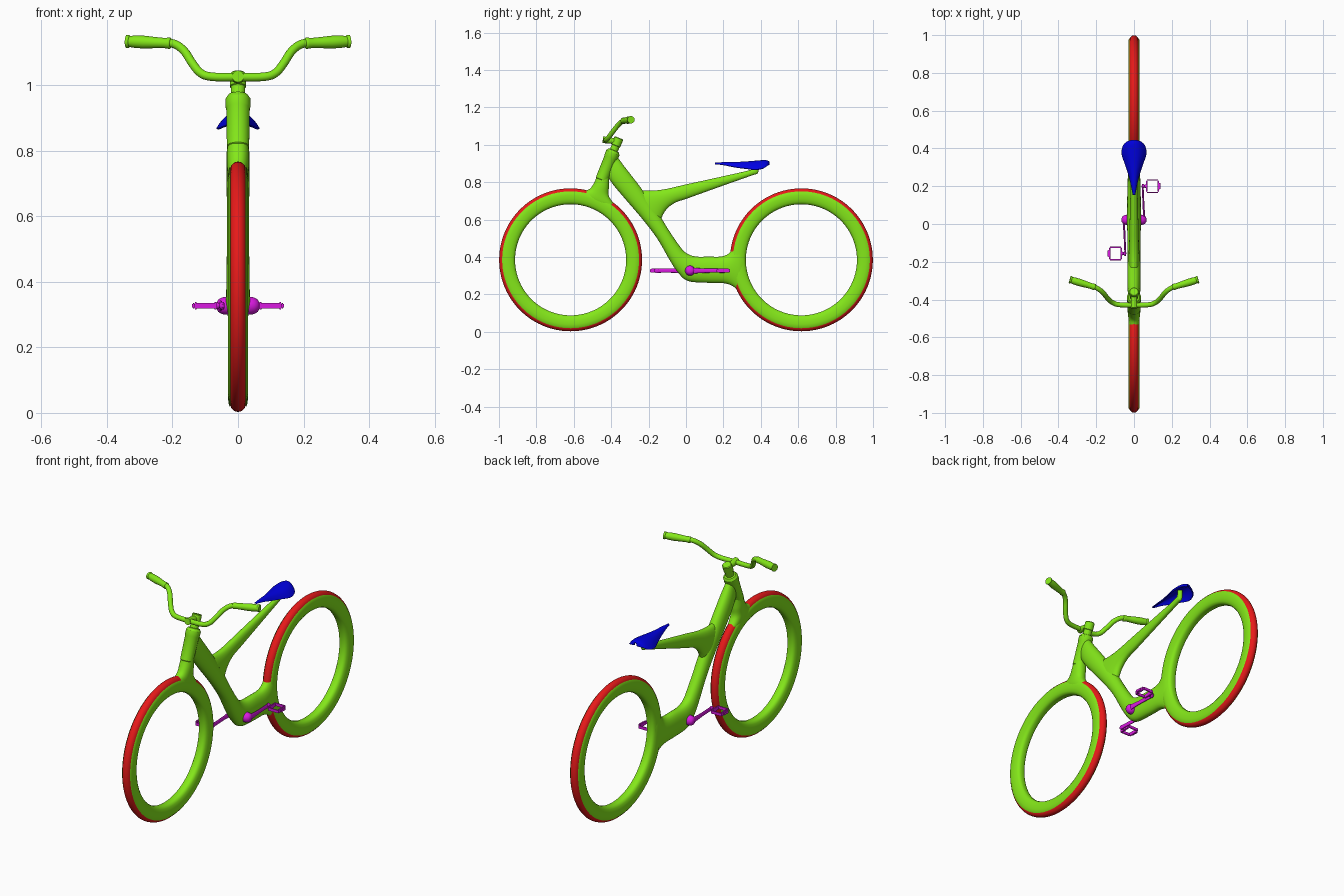
import bpy, bmesh, math
from mathutils import Vector, Matrix

if "Cube" in bpy.data.objects:
    bpy.data.objects.remove(bpy.data.objects["Cube"])


def material(name, rgb):
    m = bpy.data.materials.new(name)
    m.diffuse_color = (*rgb, 1)
    m.use_nodes = True
    m.node_tree.nodes["Principled BSDF"].inputs["Base Color"].default_value = m.diffuse_color
    return m


GREEN = material("green", (0.23, 0.80, 0.01))
RED = material("red", (0.80, 0.01, 0.01))
BLUE = material("blue", (0.0, 0.0, 0.75))
PURPLE = material("purple", (0.70, 0.01, 0.75))


def finish(name, bm, mat, angle=40):
    bmesh.ops.recalc_face_normals(bm, faces=bm.faces[:])
    me = bpy.data.meshes.new(name)
    bm.to_mesh(me)
    bm.free()
    me.materials.append(mat)
    ob = bpy.data.objects.new(name, me)
    bpy.context.collection.objects.link(ob)
    bpy.ops.object.select_all(action='DESELECT')
    ob.select_set(True)
    bpy.context.view_layer.objects.active = ob
    bpy.ops.object.shade_smooth_by_angle(angle=math.radians(angle))
    return ob


def spline(rows, n=6):
    """Catmull-Rom interpolation of rows of numbers."""
    out = []
    for i in range(len(rows) - 1):
        quad = (rows[max(i - 1, 0)], rows[i], rows[i + 1], rows[min(i + 2, len(rows) - 1)])
        for k in range(n):
            t = k / n
            out.append([0.5 * (2 * b + (c - a) * t + (2 * a - 5 * b + 4 * c - d) * t * t
                               + (3 * b - a - 3 * c + d) * t ** 3) for a, b, c, d in zip(*quad)])
    return out + [list(rows[-1])]


def skin(bm, rings, closed=False, caps=True):
    loops = [[bm.verts.new(p) for p in r] for r in rings]
    n = len(loops[0])
    for a, b in zip(loops, loops[1:] + loops[:1] if closed else loops[1:]):
        for j in range(n):
            bm.faces.new((a[j], a[(j + 1) % n], b[(j + 1) % n], b[j]))
    if caps and not closed:
        bm.faces.new(loops[0])
        bm.faces.new(loops[-1])


def loft(name, rows, mat, x=0, sides=28):
    """Rows: upper y, z, lower y, z, half width, x shift."""
    rings = []
    for uy, uz, ly, lz, w, cx in spline([(*r, x)[:6] for r in rows]):
        mid, half = Vector((cx, (uy + ly) / 2, (uz + lz) / 2)), Vector((0, (uy - ly) / 2, (uz - lz) / 2))
        ring = []
        for k in range(sides):
            a = math.tau * k / sides
            c, s = math.cos(a), math.sin(a)
            ring.append(mid + half * s + Vector((w * math.copysign(abs(c) ** 0.85, c), 0, 0)))
        rings.append(ring)
    bm = bmesh.new()
    skin(bm, rings)
    return finish(name, bm, mat)


def tube(name, rows, mat, sides=24, angle=40):
    """Rows: x, y, z, radius."""
    pts = [Vector(r[:3]) for r in rows]
    rings, last, side = [], None, None
    for i, p in enumerate(pts):
        t = (pts[min(i + 1, len(pts) - 1)] - pts[max(i - 1, 0)]).normalized()
        side = t.orthogonal().normalized() if last is None else last.rotation_difference(t) @ side
        last, up = t, t.cross(side)
        rings.append([p + rows[i][3] * (side * math.cos(a) + up * math.sin(a))
                      for a in (math.tau * k / sides for k in range(sides))])
    bm = bmesh.new()
    skin(bm, rings)
    return finish(name, bm, mat, angle)


def wheel_part(name, profile, y, mat, steps=96):
    """Revolve a closed (x, radius) profile about the wheel axle."""
    rings = [[(px, y + r * math.sin(a), 0.385 + r * math.cos(a)) for px, r in profile]
             for a in (math.tau * k / steps for k in range(steps))]
    bm = bmesh.new()
    skin(bm, rings, closed=True)
    return finish(name, bm, mat, 50)


# Hubless wheels: green ring shell with a red tyre set into its edge
half = [(0.010, 0.297), (0.019, 0.301), (0.025, 0.310), (0.029, 0.326),
        (0.030, 0.345), (0.028, 0.360), (0.0245, 0.366), (0.022, 0.360)]
ring_profile = half + [(-px, r) for px, r in reversed(half)]
tyre_profile = [(0.0245 * math.cos(math.pi * k / 12), 0.355 + 0.027 * math.sin(math.pi * k / 12))
                for k in range(13)]
for end, y in (("front", -0.617), ("rear", 0.617)):
    wheel_part(end + "_rim", ring_profile, y, GREEN)
    wheel_part(end + "_tyre", tyre_profile, y, RED)

# Main frame beam from the head to the rear ring
loft("main_frame", [
    (-0.370, 0.940, -0.425, 0.840, 0.026), (-0.330, 0.885, -0.388, 0.785, 0.033),
    (-0.240, 0.768, -0.325, 0.710, 0.035), (-0.155, 0.645, -0.235, 0.605, 0.034),
    (-0.090, 0.540, -0.155, 0.500, 0.034), (-0.035, 0.460, -0.088, 0.385, 0.035),
    (0.000, 0.422, -0.045, 0.320, 0.036), (0.050, 0.403, 0.010, 0.272, 0.037),
    (0.120, 0.402, 0.120, 0.262, 0.036), (0.195, 0.404, 0.200, 0.260, 0.035),
    (0.240, 0.432, 0.245, 0.247, 0.033), (0.280, 0.515, 0.290, 0.220, 0.031),
    (0.305, 0.500, 0.310, 0.255, 0.025)], GREEN)

# Seat beam cantilevered from the main beam
loft("seat_beam", [
    (-0.245, 0.757, -0.145, 0.575, 0.030), (-0.175, 0.755, -0.112, 0.645, 0.028),
    (-0.100, 0.765, -0.062, 0.688, 0.025), (0.000, 0.788, 0.018, 0.717, 0.023),
    (0.200, 0.832, 0.210, 0.786, 0.018), (0.345, 0.866, 0.352, 0.836, 0.014),
    (0.362, 0.885, 0.385, 0.850, 0.013), (0.365, 0.903, 0.390, 0.900, 0.013)], GREEN)

# Fork crown flaring into the front ring
loft("fork", [
    (-0.410, 0.830, -0.470, 0.850, 0.030), (-0.412, 0.775, -0.490, 0.800, 0.034),
    (-0.412, 0.725, -0.515, 0.764, 0.033), (-0.375, 0.665, -0.560, 0.745, 0.031),
    (-0.405, 0.650, -0.545, 0.715, 0.025)], GREEN)


# Head tube, collar and stem clamp share one raked steering axis
def steer(d):
    return (0, -0.452 + 0.382 * d, 0.810 + 0.924 * d)


tube("head_tube", [(*steer(d), r) for d, r in (
    (0, 0.030), (0.004, 0.034), (0.13, 0.036), (0.134, 0.038), (0.160, 0.038), (0.172, 0.030),
    (0.174, 0.022), (0.200, 0.022), (0.202, 0.025), (0.242, 0.025), (0.246, 0.021))], GREEN, 32, 30)
tube("stem", [(0, -0.365, 1.015, 0.017), (0, -0.400, 1.022, 0.016), (0, -0.445, 1.027, 0.018)], GREEN)

# Handlebar and grips
bar = [(0.0, -0.430, 1.025), (0.08, -0.427, 1.026), (0.115, -0.415, 1.038), (0.140, -0.393, 1.068),
       (0.163, -0.365, 1.103), (0.190, -0.343, 1.124), (0.225, -0.328, 1.130), (0.33, -0.297, 1.134)]
path = [(-x, y, z, 0.013) for x, y, z in reversed(bar[1:])] + [(*p, 0.013) for p in bar]
tube("handlebar", spline(path), GREEN, 20)
grip = [(0, 0.014), (0.02, 0.017), (0.06, 0.017), (0.15, 0.0155), (0.35, 0.017), (0.6, 0.0195),
        (0.8, 0.019), (0.93, 0.017), (0.95, 0.020), (1, 0.020)]
for side, s in (("right", 1), ("left", -1)):
    tube(side + "_grip", [(s * (0.205 + 0.135 * t), -0.335 + 0.041 * t, 1.128 + 0.006 * t, r)
                          for t, r in grip], GREEN, 24, 50)

# Saddle: drooping shell, wide at the back
rows = spline([(0.155, 0.004, 0.902, 0.005), (0.20, 0.013, 0.904, 0.012), (0.26, 0.027, 0.905, 0.025),
               (0.32, 0.047, 0.908, 0.036), (0.37, 0.063, 0.912, 0.046), (0.41, 0.058, 0.915, 0.042),
               (0.433, 0.038, 0.914, 0.028), (0.443, 0.008, 0.908, 0.015)], 5)
bm = bmesh.new()
vs = [[bm.verts.new((w * math.sin(v * math.pi / 20), y, z - d * abs(math.sin(v * math.pi / 20)) ** 2.4))
       for v in range(-10, 11)] for y, w, z, d in rows]
for a, b in zip(vs, vs[1:]):
    for j in range(20):
        bm.faces.new((a[j], a[j + 1], b[j + 1], b[j]))
seat = finish("seat", bm, BLUE, 60)
mod = seat.modifiers.new("thickness", 'SOLIDIFY')
mod.thickness, mod.offset = 0.006, 0

# Cranks and open pedals; the left set is the right one turned half round
turn = Matrix.Translation((0, 0.044, 0)) @ Matrix.Rotation(math.pi, 4, 'Z')
for side, place in (("right", Matrix()), ("left", turn)):
    Y, Z = 0.200, 0.327
    parts = [
        tube(side + "_crank_boss", [(x, 0.022, Z, r) for x, r in (
            (0.020, 0.027), (0.040, 0.027), (0.050, 0.025), (0.060, 0.019), (0.065, 0.010))], PURPLE),
        loft(side + "_crank_arm", [
            (0.015, Z + 0.018, 0.015, Z - 0.018, 0.007, 0.054), (0.09, Z + 0.012, 0.09, Z - 0.012, 0.005, 0.051),
            (0.17, Z + 0.011, 0.17, Z - 0.011, 0.005, 0.047), (0.203, Z + 0.012, 0.203, Z - 0.012, 0.005, 0.046),
            (0.213, Z + 0.006, 0.213, Z - 0.006, 0.003, 0.046)], PURPLE),
        tube(side + "_pedal_axle", [(x, Y, Z, r) for x, r in (
            (0.042, 0.012), (0.050, 0.012), (0.056, 0.007), (0.066, 0.011), (0.072, 0.011))], PURPLE)]
    bm = bmesh.new()
    for cx, cy, sx, sy, sz in ((0.068, Y, 0.008, 0.060, 0.022), (0.129, Y, 0.008, 0.060, 0.022),
                               (0.0985, Y - 0.033, 0.062, 0.006, 0.018), (0.0985, Y + 0.033, 0.062, 0.006, 0.018),
                               (0.136, Y, 0.008, 0.036, 0.016)):
        bmesh.ops.create_cube(bm, size=1, matrix=Matrix.Translation((cx, cy, Z))
                              @ Matrix.Diagonal((sx, sy, sz, 1)))
    bmesh.ops.bevel(bm, geom=bm.edges[:], offset=0.002, segments=2, affect='EDGES')
    parts.append(finish(side + "_pedal", bm, PURPLE))
    for ob in parts:
        ob.data.transform(place)
